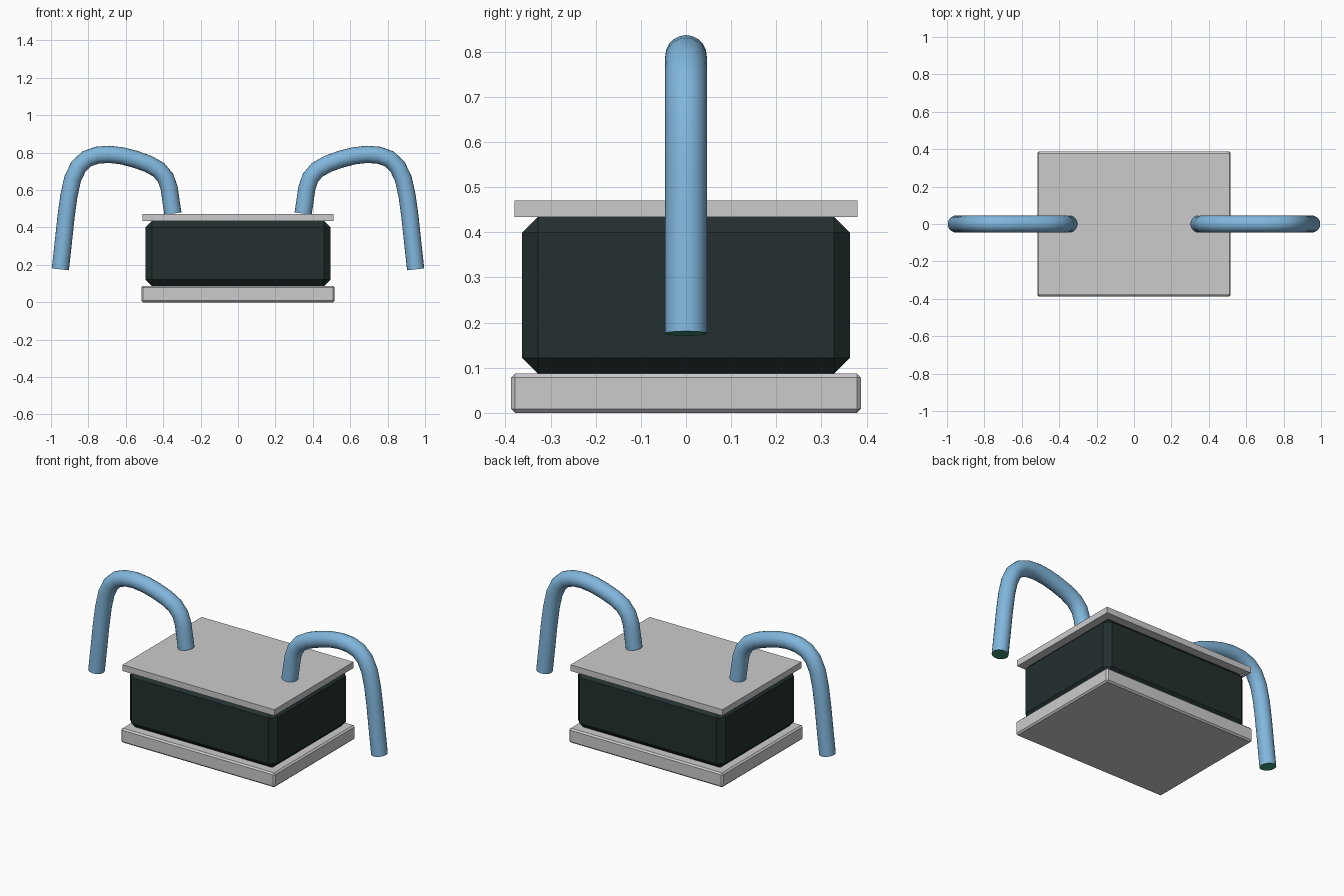
import bpy, bmesh, math
from mathutils import Vector

cube = bpy.data.objects.get("Cube")
if cube:
    bpy.data.objects.remove(cube, do_unlink=True)


def material(name, rgb):
    m = bpy.data.materials.new(name)
    m.use_nodes = True
    m.diffuse_color = (*rgb, 1)
    m.node_tree.nodes["Principled BSDF"].inputs["Base Color"].default_value = (*rgb, 1)
    return m


grey = material("light grey", (0.6, 0.6, 0.6))
dark = material("dark slate", (0.017, 0.029, 0.029))
blue = material("sky blue", (0.22, 0.47, 0.72))
green = material("green", (0.05, 0.32, 0.18))


def finish(name, bm, mats):
    bmesh.ops.recalc_face_normals(bm, faces=bm.faces)
    me = bpy.data.meshes.new(name)
    bm.to_mesh(me)
    bm.free()
    for m in mats:
        me.materials.append(m)
    ob = bpy.data.objects.new(name, me)
    bpy.context.collection.objects.link(ob)
    return ob


def block(name, half_x, half_y, z0, z1, chamfer, mat):
    bm = bmesh.new()
    bmesh.ops.create_cube(bm, size=2)
    for v in bm.verts:
        v.co = (v.co.x * half_x, v.co.y * half_y, z1 if v.co.z > 0 else z0)
    if chamfer:
        bmesh.ops.bevel(bm, geom=bm.edges[:], offset=chamfer, segments=1,
                        affect='EDGES', profile=0.5)
    return finish(name, bm, [mat])


# Stacked box
block("base_plate", 0.517, 0.388, 0, 0.087, 0.009, grey)
block("body", 0.495, 0.363, 0.087, 0.435, 0.035, dark)
block("top_plate", 0.51, 0.38, 0.434, 0.471, 0, grey)

# Centreline of one bent tube, from the top plate outwards (x, z)
PATH = [(0.348, 0.474), (0.358, 0.54), (0.368, 0.61), (0.387, 0.665),
        (0.423, 0.708), (0.48, 0.74), (0.55, 0.765), (0.62, 0.783),
        (0.69, 0.791), (0.755, 0.786), (0.81, 0.766), (0.853, 0.725),
        (0.884, 0.66), (0.904, 0.57), (0.919, 0.46), (0.934, 0.32), (0.95, 0.176)]


def tube(name, side, radius=0.046, sides=20):
    pts = [Vector((side * x, 0, z)) for x, z in PATH]
    across = Vector((0, 1, 0))
    bm = bmesh.new()
    rings = []
    for i, p in enumerate(pts):
        along = (pts[min(i + 1, len(pts) - 1)] - pts[max(i - 1, 0)]).normalized()
        out = along.cross(across)
        rings.append([bm.verts.new(p + radius * (math.cos(a) * out + math.sin(a) * across))
                      for a in (2 * math.pi * k / sides for k in range(sides))])
    for r, s in zip(rings, rings[1:]):
        for k in range(sides):
            n = (k + 1) % sides
            bm.faces.new((r[k], r[n], s[n], s[k]))
    # End caps
    for ring in (rings[0], rings[-1]):
        bm.faces.new(ring).material_index = 1
    ob = finish(name, bm, [blue, green])
    bpy.ops.object.select_all(action='DESELECT')
    ob.select_set(True)
    bpy.context.view_layer.objects.active = ob
    bpy.ops.object.shade_smooth_by_angle(angle=math.radians(40))


tube("left_tube", 1)
tube("right_tube", -1)
